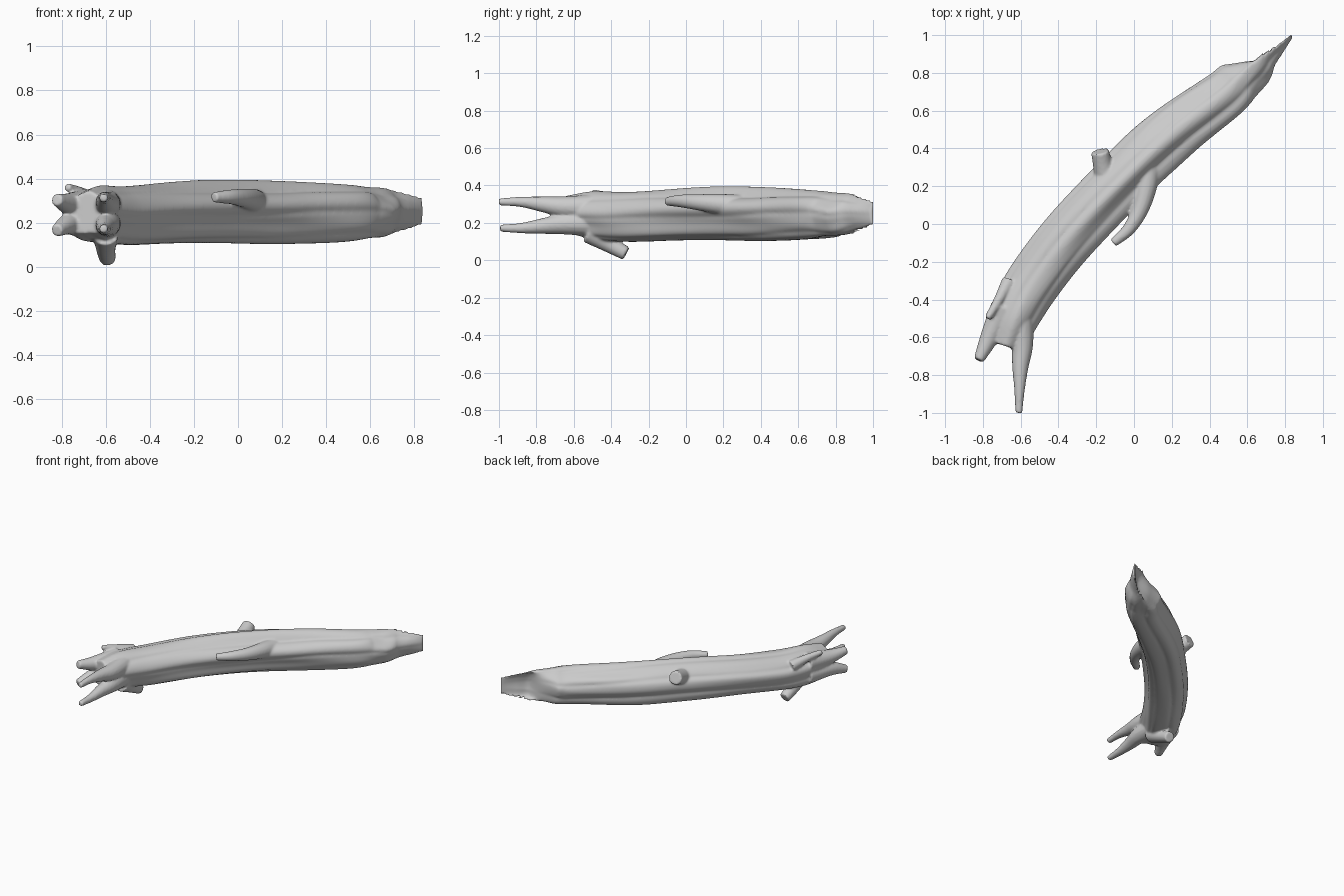
import bpy, bmesh
from math import sin, cos, pi
from mathutils import Vector, noise

if "Cube" in bpy.data.objects:
    bpy.data.objects.remove(bpy.data.objects["Cube"])


def spline(pts, n):
    """Catmull-Rom samples through tuples of any length."""
    p = [Vector(q) for q in pts]
    p = [p[0] * 2 - p[1]] + p + [p[-1] * 2 - p[-2]]
    out = []
    for i in range(1, len(p) - 2):
        a, b, c, d = p[i - 1:i + 3]
        for k in range(n):
            t = k / n
            out.append(0.5 * (b * 2 + (c - a) * t + (a * 2 - b * 5 + c * 4 - d) * t * t
                              + (b * 3 - a - c * 3 + d) * t ** 3))
    return out + [p[-2]]


def skin(bm, rings):
    """Bridge rings of points and close both ends with a fan."""
    vs = [[bm.verts.new(p) for p in r] for r in rings]
    n = len(vs[0])
    for r, s in zip(vs, vs[1:]):
        for i in range(n):
            j = (i + 1) % n
            bm.faces.new((r[i], r[j], s[j], s[i]))
    for r, flip in ((vs[0], True), (vs[-1], False)):
        c = bm.verts.new(sum((v.co for v in r), Vector()) / n)
        for i in range(n):
            f = (r[i], r[(i + 1) % n], c)
            bm.faces.new(f[::-1] if flip else f)


def tube(bm, pts, sides=16):
    """Round limb through (x, y, z, radius) points."""
    s = spline(pts, 6)
    rings = []
    for i, q in enumerate(s):
        d = (s[min(i + 1, len(s) - 1)] - s[max(i - 1, 0)]).to_3d().normalized()
        u = d.cross(Vector((0.31, 0.2, 0.93))).normalized()
        w = d.cross(u)
        c = Vector(q[:3])
        rings.append([c + (u * cos(2 * pi * k / sides) + w * sin(2 * pi * k / sides)) * q[3]
                      for k in range(sides)])
    skin(bm, rings)


def bark(a, s):
    """Long wavy ridges and grooves running along the trunk."""
    drift = 0.5 * sin(s * 4.0) + 0.3 * sin(s * 9.0 + 1)
    ridge = 0.045 * sin(5 * a + drift) - 0.07 * (1 - abs(sin(3.5 * a + 0.6 * drift))) ** 3
    lumps = 0.13 * noise.noise((cos(a) * 1.6, sin(a) * 1.6, s * 3.0))
    return 1.03 + ridge + lumps


bm = bmesh.new()

# Trunk: x, y, z, right width, left width, half height
# (a negative left width hollows out the slanted broken end)
trunk = [
    [(-0.685, -0.645, 0.24, 0.11, 0.11, 0.09), (-0.635, -0.50, 0.235, 0.125, 0.125, 0.12),
     (-0.54, -0.325, 0.23, 0.14, 0.14, 0.13), (-0.335, -0.05, 0.24, 0.145, 0.145, 0.132),
     (-0.03, 0.27, 0.245, 0.14, 0.14, 0.135), (0.21, 0.485, 0.245, 0.14, 0.138, 0.132),
     (0.475, 0.68, 0.24, 0.13, 0.132, 0.125), (0.555, 0.765, 0.24, 0.12, 0.115, 0.12),
     (0.61, 0.84, 0.24, 0.125, 0.03, 0.112), (0.67, 0.90, 0.245, 0.105, -0.045, 0.10),
     (0.745, 0.945, 0.248, 0.062, -0.025, 0.082), (0.832, 1.003, 0.25, 0.016, 0.0, 0.058)]]
samples = spline([Vector(q) for q in trunk[0]], 12)
N = 72
rings = []
for i, q in enumerate(samples):
    d = samples[min(i + 1, len(samples) - 1)] - samples[max(i - 1, 0)]
    side = Vector((d[1], -d[0], 0)).normalized()
    s = i / (len(samples) - 1)
    ring = []
    for k in range(N):
        a = 2 * pi * k / N
        f = bark(a, s * 2)
        wide = q[3] if cos(a) > 0 else q[4]
        ring.append(Vector(q[:3]) + side * (cos(a) * wide * f) + Vector((0, 0, sin(a) * q[5] * f)))
    rings.append(ring)
skin(bm, rings)

# Splintered end: two long and two short prongs, upper and lower
for z0, z1, ext in ((0.285, 0.312, 0), (0.195, 0.172, -0.012)):
    tube(bm, [(-0.60, -0.46, z0, 0.07), (-0.592, -0.64, z0, 0.058), (-0.602, -0.76, z0 * 0.5 + z1 * 0.5, 0.043),
              (-0.606, -0.88, z1, 0.028), (-0.61, -1.0 + ext * -0.5, z1, 0.019)])
    tube(bm, [(-0.69, -0.44, z0, 0.07), (-0.765, -0.60, z0, 0.05), (-0.822, -0.72, z1 - 0.008, 0.028)])

# Side branch
tube(bm, [(0.08, 0.30, 0.29, 0.06), (0.065, 0.19, 0.30, 0.055), (0.03, 0.07, 0.31, 0.044),
          (-0.03, -0.03, 0.317, 0.034), (-0.11, -0.10, 0.315, 0.024)])
# Cut stub on the far side
tube(bm, [(-0.14, 0.22, 0.29, 0.065), (-0.165, 0.31, 0.32, 0.052), (-0.18, 0.385, 0.345, 0.048)])
# Stub underneath that touches the ground
tube(bm, [(-0.60, -0.52, 0.15, 0.06), (-0.60, -0.41, 0.085, 0.045), (-0.592, -0.32, 0.036, 0.038)])
# Thin twig near the splintered end
tube(bm, [(-0.66, -0.30, 0.30, 0.04), (-0.715, -0.40, 0.335, 0.027), (-0.775, -0.50, 0.362, 0.018)])

bmesh.ops.recalc_face_normals(bm, faces=bm.faces)
mesh = bpy.data.meshes.new("log")
bm.to_mesh(mesh)
bm.free()
log = bpy.data.objects.new("log", mesh)
bpy.context.collection.objects.link(log)

# Fuse the limbs into the trunk and soften the joins
fuse = log.modifiers.new("fuse", 'REMESH')
fuse.mode = 'VOXEL'
fuse.voxel_size = 0.008
fuse.use_smooth_shade = True
soft = log.modifiers.new("soften", 'SMOOTH')
soft.factor = 0.5
soft.iterations = 5
